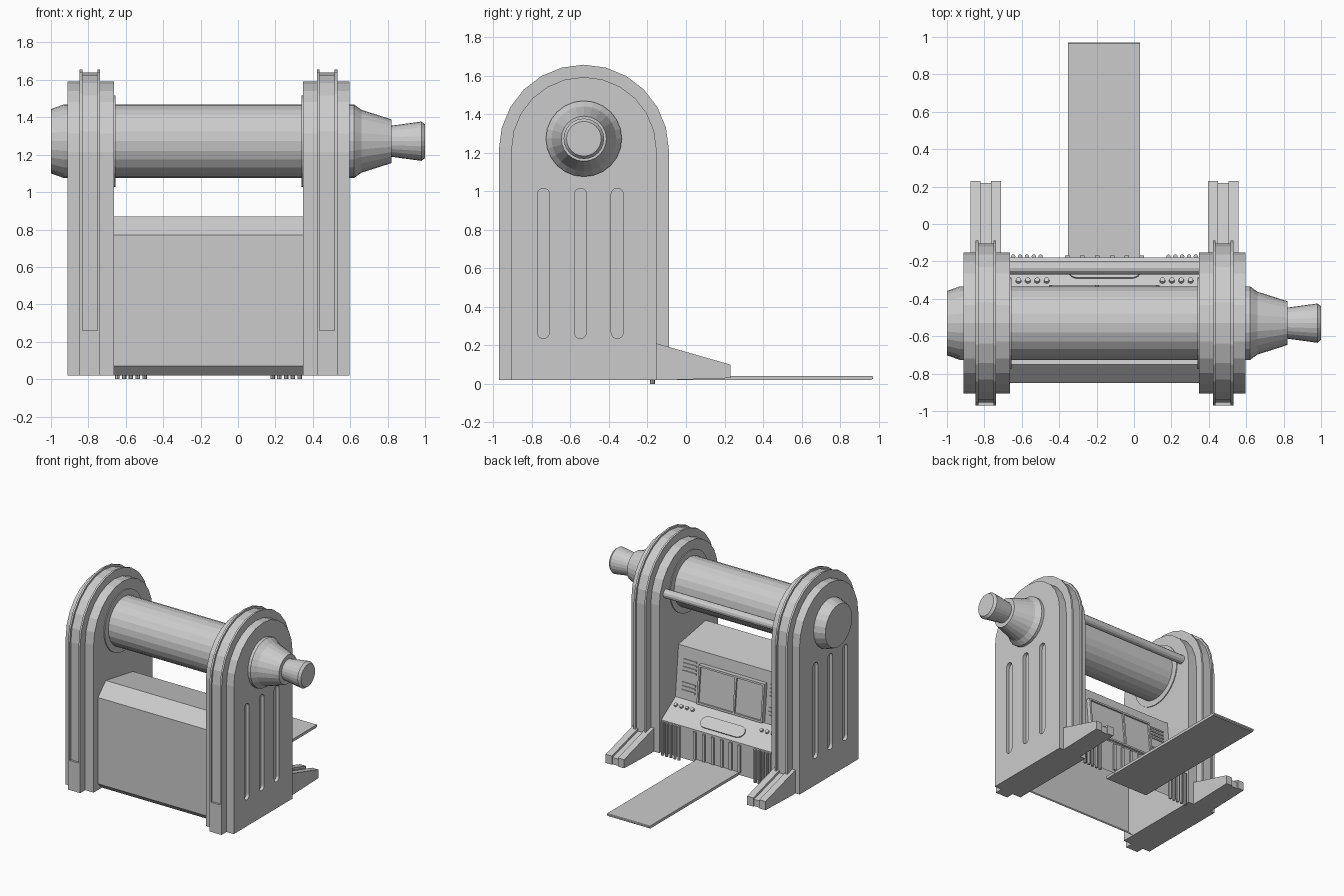
import bpy, bmesh, math
from mathutils import Vector, Matrix

if "Cube" in bpy.data.objects:
    bpy.data.objects.remove(bpy.data.objects["Cube"])

CX = -0.1575          # symmetry plane of the two side frames
AY, AZ = -0.53, 1.272  # roller axis


def finish(name, bm, normals=True):
    if normals:
        bmesh.ops.recalc_face_normals(bm, faces=bm.faces)
    me = bpy.data.meshes.new(name)
    bm.to_mesh(me)
    bm.free()
    ob = bpy.data.objects.new(name, me)
    bpy.context.collection.objects.link(ob)
    return ob


def prism(name, loops, x0, x1):
    """Extrude one or more (y, z) outlines along x."""
    bm = bmesh.new()
    for pts in loops:
        a = [bm.verts.new((x0, y, z)) for y, z in pts]
        b = [bm.verts.new((x1, y, z)) for y, z in pts]
        n = len(pts)
        bm.faces.new(a)
        bm.faces.new(b[::-1])
        for i in range(n):
            j = (i + 1) % n
            bm.faces.new((a[i], a[j], b[j], b[i]))
    return finish(name, bm)


def rect(y0, y1, z0, z1):
    return [(y0, z0), (y1, z0), (y1, z1), (y0, z1)]


def lathe(name, prof, y=AY, z=AZ, n=24):
    """Revolve (x, radius) points about an x-parallel axis."""
    bm = bmesh.new()
    rings = [[bm.verts.new((x, y + r * math.cos(t * math.tau / n), z + r * math.sin(t * math.tau / n)))
              for t in range(n)] for x, r in prof]
    for a, b in zip(rings, rings[1:]):
        for i in range(n):
            j = (i + 1) % n
            bm.faces.new((a[i], a[j], b[j], b[i]))
    bm.faces.new(rings[0])
    bm.faces.new(rings[-1])
    return finish(name, bm)


def arch(r, cz=1.215, z0=0.02, n=12):
    top = [(AY + r * math.cos(math.pi * i / n), cz + r * math.sin(math.pi * i / n)) for i in range(n + 1)]
    return [(AY + r, z0)] + top + [(AY - r, z0)]


def stadium(cu, cv, hu, hv, n=8):
    """Rounded slot outline, long in v."""
    up = [(cu + hu * math.cos(math.pi * i / n), cv + hv - hu + hu * math.sin(math.pi * i / n)) for i in range(n + 1)]
    dn = [(cu - hu * math.cos(math.pi * i / n), cv - hv + hu - hu * math.sin(math.pi * i / n)) for i in range(n + 1)]
    return up + dn


# Side frames, built on the left and mirrored across CX
for side, s in (("left", 1), ("right", -1)):
    def X(x):
        return x if s == 1 else 2 * CX - x

    frame = prism(side + "_frame", [arch(0.377)], X(-0.912), X(-0.662))
    # Three rounded slots in the outer face
    cutter = prism(side + "_slot_cutter", [stadium(y, 0.625, 0.031, 0.39) for y in (-0.74, -0.548, -0.357)],
                   X(-0.95), X(-0.885))
    cutter.hide_render = True
    cutter.hide_set(True)
    mod = frame.modifiers.new("slots", "BOOLEAN")
    mod.object = cutter
    mod.solver = "EXACT"
    # Channelled band around the frame
    prism(side + "_band", [arch(0.425)], X(-0.832), X(-0.752))
    for i, (a, b) in enumerate(((-0.847, -0.832), (-0.752, -0.737))):
        prism(f"{side}_band_lip_{i}", [arch(0.441)], X(a), X(b))
    prism(side + "_band_base", [rect(-0.971, -0.94, 0.02, 0.26)], X(-0.832), X(-0.752))
    # Sloped rear foot with a channel down the middle
    foot = [(-0.16, 0.02), (-0.09, 0.02), (0.23, 0.03), (0.23, 0.10), (-0.155, 0.21), (-0.16, 0.21)]
    low = [(-0.16, 0.02), (-0.09, 0.02), (0.22, 0.03), (0.22, 0.085), (-0.16, 0.19)]
    prism(side + "_foot_outer", [foot], X(-0.875), X(-0.82))
    prism(side + "_foot_inner", [foot], X(-0.765), X(-0.71))
    prism(side + "_foot_channel", [low], X(-0.82), X(-0.765))
    # Collar where the roller enters the frame
    lathe(side + "_collar", [(X(-0.67), 0.245), (X(-0.655), 0.245)], n=32)

# Roller with cap and nozzle, and the rear rod
lathe("roller", [(-1.0, 0.172), (-0.93, 0.197), (0.62, 0.197), (0.66, 0.168), (0.82, 0.117),
                 (0.82, 0.083), (0.98, 0.105), (1.0, 0.09)])
lathe("rear_rod", [(-0.67, 0.034), (0.355, 0.034)], y=-0.235, z=1.285, n=12)

# Machine body: a shell, open underneath
prof = [(-0.80, 0.02), (-0.85, 0.07), (-0.85, 0.77), (-0.75, 0.87), (-0.40, 0.81),
        (-0.36, 0.40), (-0.18, 0.28), (-0.18, 0.02)]
bm = bmesh.new()
rows = [[bm.verts.new((x, y, z)) for x in (-0.665, 0.35)] for y, z in prof]
for a, b in zip(rows, rows[1:]):
    bm.faces.new((a[0], a[1], b[1], b[0]))
finish("body_shell", bm, False)


def wall_panel(name, x0, x1, z0, z1, d):
    """Raised panel lying on the tilted rear wall."""
    def w(z):
        return -0.36 - (z - 0.40) * 0.0976
    return prism(name, [[(w(z0) - 0.01, z0), (w(z0) + d, z0), (w(z1) + d, z1), (w(z1) - 0.01, z1)]], x0, x1)


# Rear display: frame strips and two screens
wall_panel("screen_right", -0.44, -0.205, 0.425, 0.70, 0.022)
wall_panel("screen_left", -0.19, 0.12, 0.425, 0.70, 0.022)
for n, a, b, c, d in (("top", -0.455, 0.135, 0.70, 0.715), ("bottom", -0.455, 0.135, 0.41, 0.425),
                      ("side_a", -0.455, -0.44, 0.41, 0.715), ("side_b", 0.12, 0.135, 0.41, 0.715),
                      ("middle", -0.205, -0.19, 0.41, 0.715)):
    wall_panel("screen_frame_" + n, a, b, c, d, 0.035)

# Vent slats either side of the display
for m in (1, -1):
    for i, z in enumerate((0.70, 0.67, 0.64, 0.61, 0.52, 0.49, 0.46)):
        a, b = CX + m * 0.33, CX + m * 0.45
        wall_panel(f"vent_{m}_{i}", min(a, b), max(a, b), z, z + 0.013, 0.008)

# Console fittings are placed on the sloped desk
normal = Vector((0, 0.12, 0.18)).normalized()
tilt = normal.to_track_quat('Z', 'X').to_matrix().to_4x4()


def desk_round(name, x, y, r, h):
    z = 0.40 - (y + 0.36) * (0.12 / 0.18)
    bm = bmesh.new()
    bmesh.ops.create_cone(bm, cap_ends=True, segments=12, radius1=r, radius2=r * 0.8, depth=h,
                          matrix=Matrix.Translation((x, y, z)) @ tilt)
    return finish(name, bm)


for m in (1, -1):
    for i in range(4):
        desk_round(f"knob_{m}_{i}", CX + m * (0.31 + 0.05 * i), -0.305, 0.017, 0.03)

# Long rounded pad in the middle of the desk
bm = bmesh.new()
pts = stadium(0, 0, 0.05, 0.195)
rot = Matrix.Rotation(-math.atan2(0.12, 0.18), 4, 'X')
face = bm.faces.new([bm.verts.new(Vector((CX, -0.25, 0.327)) + rot @ Vector((v, u, -0.005))) for u, v in pts])
ext = bmesh.ops.extrude_face_region(bm, geom=[face])
bmesh.ops.translate(bm, vec=normal * 0.014, verts=[v for v in ext["geom"] if isinstance(v, bmesh.types.BMVert)])
finish("desk_pad", bm)

# Vertical pipes under the desk
for m in (1, -1):
    for i in range(5):
        bm = bmesh.new()
        bmesh.ops.create_cone(bm, cap_ends=True, segments=8, radius1=0.012, radius2=0.012, depth=0.27,
                              matrix=Matrix.Translation((CX + m * (0.342 + 0.0365 * i), -0.174, 0.135)))
        finish(f"pipe_{m}_{i}", bm)

# Vertical ribs above the tray
for i in range(6):
    x = CX - 0.2 + i * 0.08
    prism(f"rib_{i}", [rect(-0.185, -0.168, 0.045, 0.265)], x - 0.012, x + 0.012)

# Long output tray
prism("tray", [[(-0.28, 0.02), (0.96, 0.02), (0.97, 0.027), (0.97, 0.038), (0.965, 0.042), (-0.28, 0.042)]],
      -0.352, 0.032)
